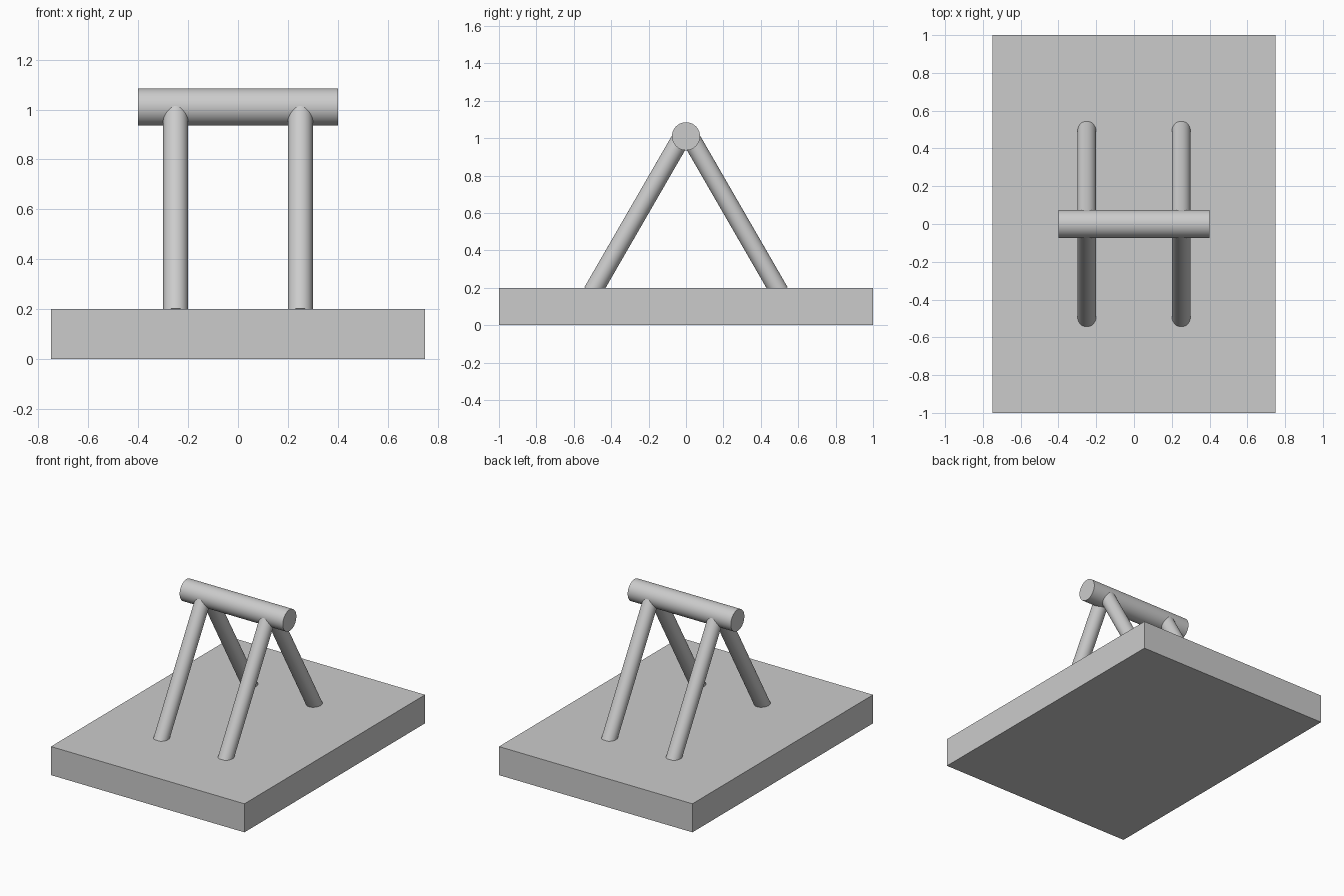
import bpy
import math
from mathutils import Vector

if "Cube" in bpy.data.objects:
    bpy.data.objects.remove(bpy.data.objects["Cube"])

GREY = (0.6, 0.6, 0.6, 1)
grey = bpy.data.materials.new("light grey")
grey.use_nodes = True
grey.diffuse_color = GREY
grey.node_tree.nodes["Principled BSDF"].inputs["Base Color"].default_value = GREY


def finish(name):
    obj = bpy.context.object
    obj.name = name
    obj.data.materials.append(grey)
    return obj


def rod(name, start, end, radius):
    """Capped round bar between two points."""
    start, end = Vector(start), Vector(end)
    axis = end - start
    bpy.ops.mesh.primitive_cylinder_add(
        vertices=64, radius=radius, depth=axis.length, location=(start + end) / 2,
        rotation=axis.to_track_quat("Z", "Y").to_euler())
    bpy.ops.object.shade_smooth_by_angle(angle=math.radians(30))
    return finish(name)


# Base slab
bpy.ops.mesh.primitive_cube_add(size=1, location=(0, 0, 0.1))
bpy.context.object.scale = (1.5, 2, 0.2)
bpy.ops.object.transform_apply(location=False, rotation=False, scale=True)
finish("base_slab")

# Top crossbar
rod("crossbar", (-0.4, 0, 1.01), (0.4, 0, 1.01), 0.075)

# Four legs leaning in at 30 degrees, ends buried in the slab and crossbar
for side, x in (("right", -0.25), ("left", 0.25)):
    for end, sign in (("front", -1), ("back", 1)):
        rod(f"{end}_{side}_leg", (x, sign * 0.5, 0.178), (x, 0, 1.044), 0.05)
